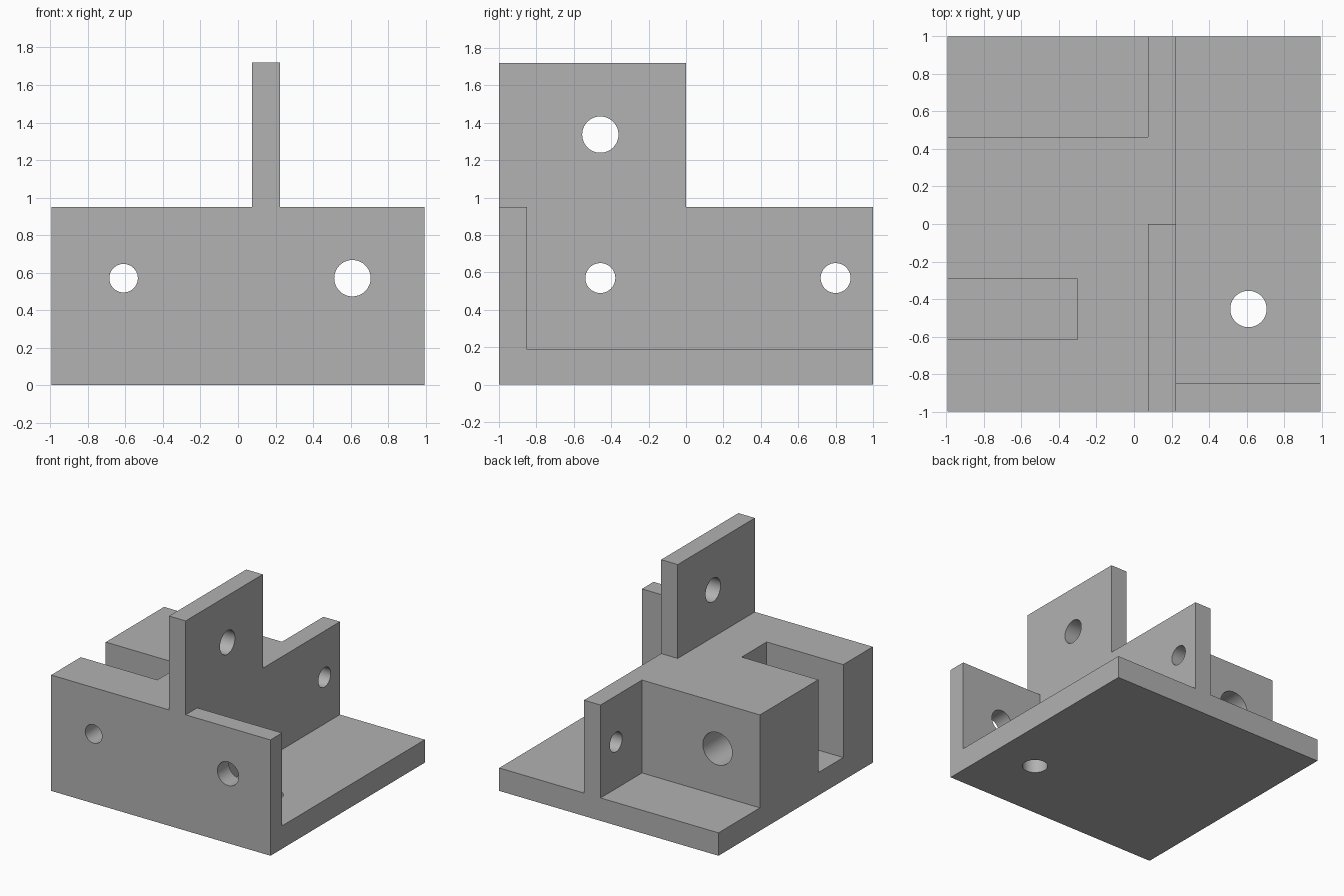
import bpy
import math
from mathutils import Vector

old = bpy.data.objects.get("Cube")
if old:
    bpy.data.objects.remove(old, do_unlink=True)

grey = bpy.data.materials.new("plain grey")
grey.use_nodes = True
colour = (0.445, 0.445, 0.445, 1)
grey.diffuse_color = colour
grey.node_tree.nodes["Principled BSDF"].inputs["Base Color"].default_value = colour

HALF_X, HEIGHT = 0.995, 1.72
BASE, BLOCK_TOP = 0.188, 0.95
WALL_L, WALL_R = 0.075, 0.225
OUT = 2.2  # cutters overshoot the solid


def box(name, low, high):
    low, high = Vector(low), Vector(high)
    bpy.ops.mesh.primitive_cube_add(size=1, location=(low + high) / 2)
    ob = bpy.context.object
    ob.name = name
    ob.scale = high - low
    bpy.ops.object.transform_apply(location=True, rotation=True, scale=True)
    return ob


def rod(name, start, end, radius):
    start, end = Vector(start), Vector(end)
    axis = end - start
    bpy.ops.mesh.primitive_cylinder_add(vertices=64, radius=radius, depth=axis.length,
                                        location=(start + end) / 2)
    ob = bpy.context.object
    ob.name = name
    ob.rotation_euler = axis.to_track_quat('Z', 'Y').to_euler()
    bpy.ops.object.transform_apply(location=True, rotation=True, scale=True)
    return ob


# Solid stock
body = box("bracket_body", (-HALF_X, -1, 0), (HALF_X, 1, HEIGHT))

cutters = [
    # Clear the space around the upright plate
    box("cut_above_left", (-OUT, -OUT, BLOCK_TOP), (WALL_L, OUT, OUT)),
    box("cut_above_right", (WALL_R, -OUT, BLOCK_TOP), (OUT, OUT, OUT)),
    box("cut_above_back", (-OUT, 0, BLOCK_TOP), (OUT, OUT, OUT)),
    # Pockets down to the base plate
    box("cut_right_pocket", (WALL_R, -0.85, BASE), (OUT, OUT, OUT)),
    box("cut_back_pocket", (-OUT, 0.463, BASE), (WALL_L, OUT, OUT)),
    # Slot in the side of the block
    box("cut_slot", (-OUT, -0.617, BASE), (-0.3, -0.293, OUT)),
    # Holes through the block, front wall, upright wall and base
    rod("hole_block_front", (-0.61, -OUT, 0.57), (-0.61, -0.45, 0.57), 0.076),
    rod("hole_block_back", (-0.61, -0.45, 0.57), (-0.61, OUT, 0.57), 0.133),
    rod("hole_front_wall", (0.61, -OUT, 0.57), (0.61, -0.6, 0.57), 0.097),
    rod("hole_into_slot", (-0.4, -0.458, 0.57), (0.5, -0.458, 0.57), 0.08),
    rod("hole_back_wall", (-0.2, 0.8, 0.57), (0.5, 0.8, 0.57), 0.08),
    rod("hole_upright", (-0.2, -0.458, 1.337), (0.5, -0.458, 1.337), 0.097),
    rod("hole_base", (0.61, -0.453, -0.3), (0.61, -0.453, 0.4), 0.097),
]

# Apply every cut, then discard the cutters
bpy.ops.object.select_all(action='DESELECT')
body.select_set(True)
bpy.context.view_layer.objects.active = body
for cutter in cutters:
    cutter.hide_render = True
    mod = body.modifiers.new(cutter.name, 'BOOLEAN')
    mod.operation = 'DIFFERENCE'
    mod.solver = 'EXACT'
    mod.object = cutter
    bpy.ops.object.modifier_apply(modifier=mod.name)
for cutter in cutters:
    bpy.data.objects.remove(cutter, do_unlink=True)

body.data.materials.clear()
body.data.materials.append(grey)
bpy.ops.object.shade_smooth_by_angle(angle=math.radians(30))
